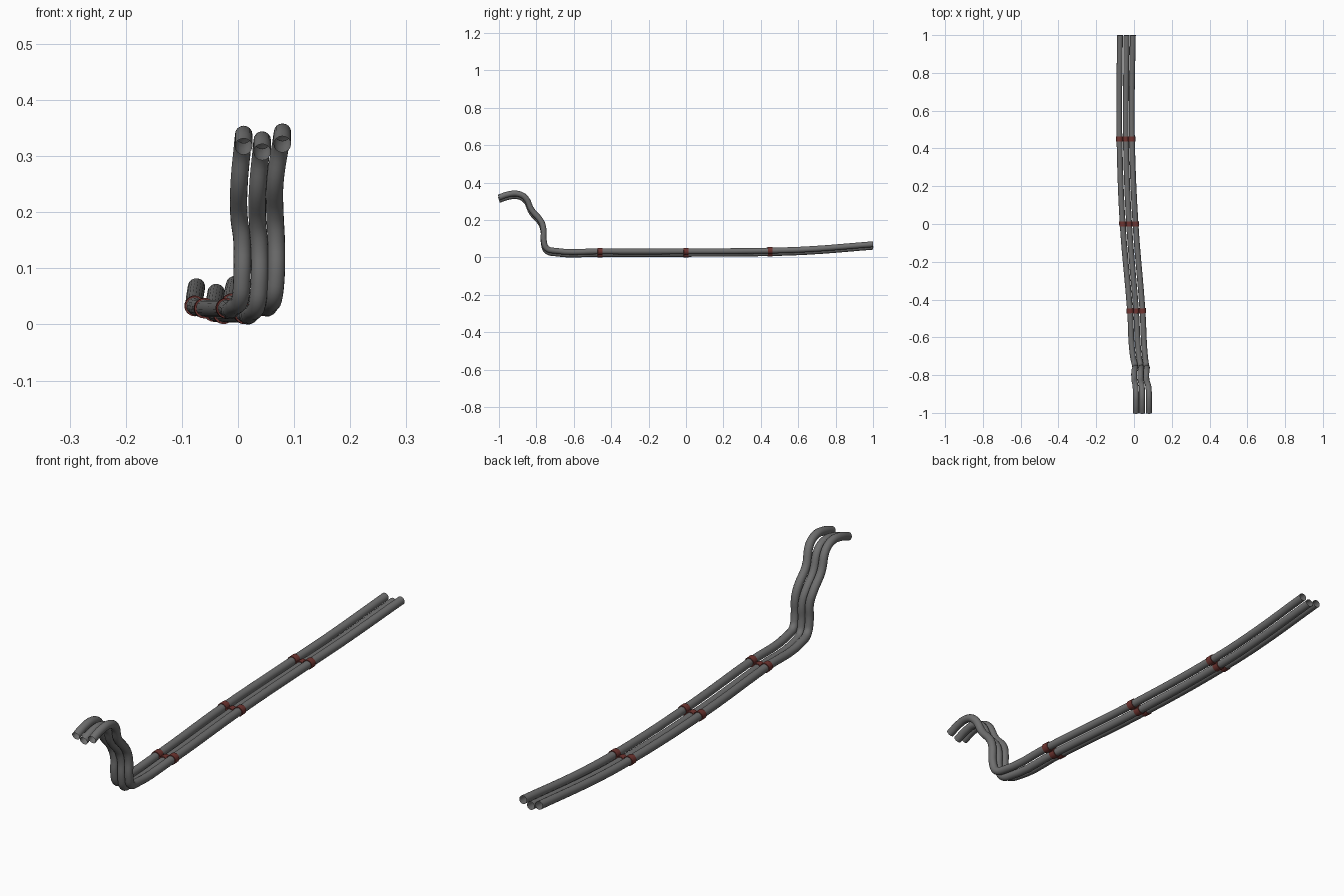
import bpy
from mathutils import Vector

if "Cube" in bpy.data.objects:
    bpy.data.objects.remove(bpy.data.objects["Cube"])

R = 0.0155
# Centre line of each cable: y, z, then x of the left, middle and right cable
PATH = [
    (-1.0, 0.317, 0.010, 0.043, 0.079), (-0.95, 0.334, 0.010, 0.043, 0.079),
    (-0.90, 0.337, 0.010, 0.043, 0.079), (-0.86, 0.317, 0.008, 0.041, 0.076),
    (-0.825, 0.25, 0.002, 0.035, 0.066), (-0.775, 0.19, 0.002, 0.035, 0.066),
    (-0.762, 0.15, 0.007, 0.038, 0.068), (-0.76, 0.085, 0.007, 0.038, 0.068),
    (-0.745, 0.045, 0.004, 0.034, 0.064), (-0.70, 0.032, -0.006, 0.026, 0.058),
    (-0.46, 0.029, -0.021, 0.011, 0.045), (0.0, 0.029, -0.060, -0.026, 0.008),
    (0.45, 0.033, -0.077, -0.043, -0.011), (0.65, 0.040, -0.078, -0.043, -0.012),
    (1.0, 0.067, -0.074, -0.039, -0.006)]
DZ = (0.0, -0.010, 0.004)

cable_mat = bpy.data.materials.new("dark_grey")
cable_mat.diffuse_color = (0.16, 0.16, 0.16, 1)
cable_mat.use_nodes = True
cable_mat.node_tree.nodes["Principled BSDF"].inputs["Base Color"].default_value = cable_mat.diffuse_color
clip_mat = bpy.data.materials.new("dark_red")
clip_mat.diffuse_color = (0.16, 0.035, 0.03, 1)
clip_mat.use_nodes = True
clip_mat.node_tree.nodes["Principled BSDF"].inputs["Base Color"].default_value = clip_mat.diffuse_color


def finish(obj, mat):
    bpy.ops.object.select_all(action='DESELECT')
    obj.select_set(True)
    bpy.context.view_layer.objects.active = obj
    if obj.type == 'CURVE':
        bpy.ops.object.convert(target='MESH')
        obj = bpy.context.object
    obj.data.materials.clear()
    obj.data.materials.append(mat)
    bpy.ops.object.shade_smooth_by_angle()
    return obj


def tube(name, pts, radius, mat, res=5):
    cu = bpy.data.curves.new(name, 'CURVE')
    cu.dimensions = '3D'
    cu.bevel_depth = radius
    cu.bevel_resolution = 6
    cu.resolution_u = res
    sp = cu.splines.new('BEZIER')
    sp.bezier_points.add(len(pts) - 1)
    for bp, p in zip(sp.bezier_points, pts):
        bp.co = p
        bp.handle_left_type = bp.handle_right_type = 'AUTO'
    ob = bpy.data.objects.new(name, cu)
    bpy.context.collection.objects.link(ob)
    return finish(ob, mat)


def point(row, i):
    return Vector((row[2 + i], row[0], row[1] + DZ[i]))


# Three open-ended cables running side by side
for i, side in enumerate(("left", "middle", "right")):
    tube(f"cable_{side}", [point(r, i) for r in PATH], R, cable_mat)

# Three clips: a band around every cable with webs between them
for n, k in enumerate((10, 11, 12)):
    along = (point(PATH[k + 1], 1) - point(PATH[k - 1], 1)).normalized() * 0.013
    centres = [point(PATH[k], i) for i in range(3)]
    for i, c in enumerate(centres):
        bpy.ops.mesh.primitive_cylinder_add(vertices=20, radius=R + 0.0028, depth=0.026, location=c)
        band = bpy.context.object
        band.name = f"clip_{n + 1}_band_{i + 1}"
        band.rotation_euler = along.to_track_quat('Z', 'Y').to_euler()
        finish(band, clip_mat)
    for i in range(2):
        a, b = centres[i], centres[i + 1]
        bpy.ops.mesh.primitive_cube_add(size=1, location=(a + b) / 2)
        web = bpy.context.object
        web.name = f"clip_{n + 1}_web_{i + 1}"
        web.scale = (0.022, 0.02, 0.014)
        web.rotation_euler = (b - a).to_track_quat('X', 'Z').to_euler()
        finish(web, clip_mat)
